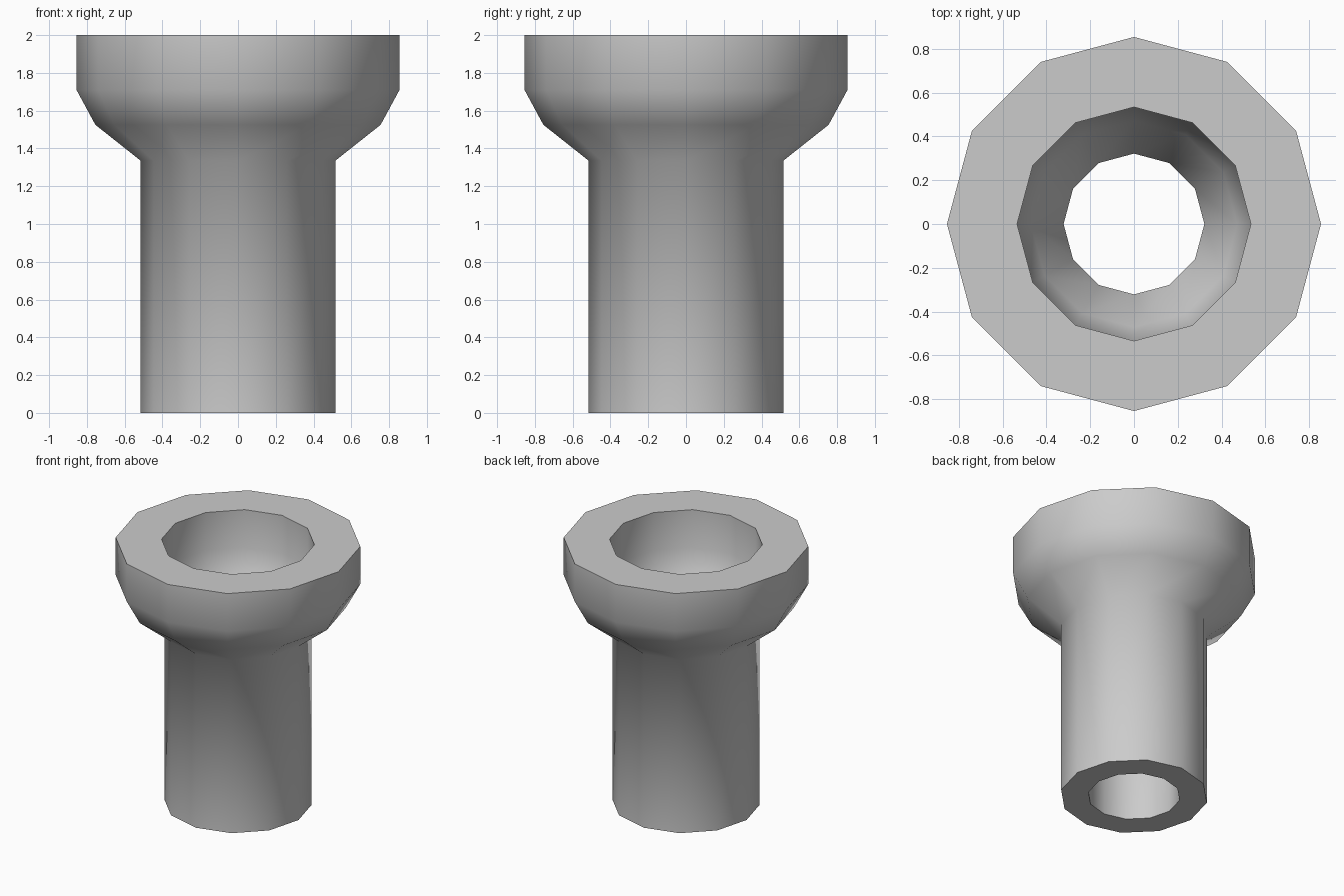
import bpy, bmesh
from math import cos, sin, pi, radians

if "Cube" in bpy.data.objects:
    bpy.data.objects.remove(bpy.data.objects["Cube"])

SIDES = 12
BORE = 0.625  # bore radius relative to the outer radius

# outer wall profile (radius, height), with the bore following it inside
outer = [(0.515, 0), (0.515, 1.335), (0.755, 1.525), (0.855, 1.71), (0.855, 2)]
inner = [(r * BORE, z) for r, z in reversed(outer)]

# closed profile revolved around z
bm = bmesh.new()
rings = [[bm.verts.new((r * cos(2 * pi * i / SIDES), r * sin(2 * pi * i / SIDES), z))
          for i in range(SIDES)] for r, z in outer + inner]
for k, a in enumerate(rings):
    b = rings[(k + 1) % len(rings)]
    for i in range(SIDES):
        j = (i + 1) % SIDES
        bm.faces.new((a[i], a[j], b[j], b[i]))
bmesh.ops.recalc_face_normals(bm, faces=bm.faces)

mesh = bpy.data.meshes.new("flared_pipe")
bm.to_mesh(mesh)
bm.free()
pipe = bpy.data.objects.new("flared_pipe", mesh)
bpy.context.collection.objects.link(pipe)

# smooth walls, sharp rims
bpy.context.view_layer.objects.active = pipe
pipe.select_set(True)
bpy.ops.object.shade_smooth_by_angle(angle=radians(60))
